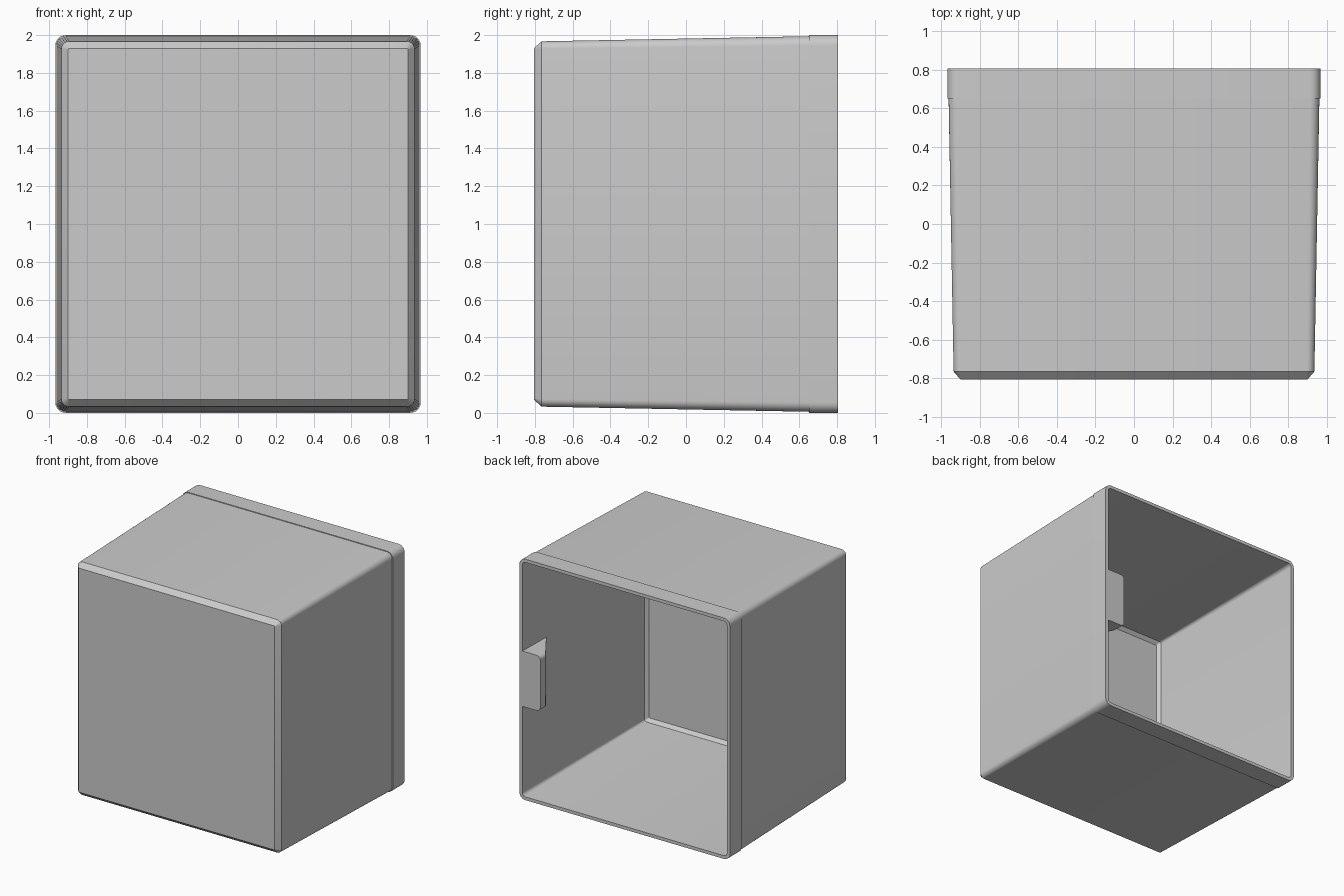
import bpy, bmesh, math

cube = bpy.data.objects.get("Cube")
if cube:
    bpy.data.objects.remove(cube, do_unlink=True)

grey = bpy.data.materials.new("plain_grey")
grey.use_nodes = True
colour = (0.6, 0.6, 0.6, 1)
grey.diffuse_color = colour
grey.node_tree.nodes["Principled BSDF"].inputs["Base Color"].default_value = colour

CENTRE_Z = 1.0
STEPS = 6  # segments in each rounded corner


def arc(cx, cz, radius, start):
    """Points of a quarter circle starting at the given angle in degrees."""
    angles = [math.radians(start + 90 * i / STEPS) for i in range(STEPS + 1)]
    return [(cx + radius * math.cos(a), cz + radius * math.sin(a)) for a in angles]


def rounded_rect(hx, hz, radius):
    points = []
    for i, (sx, sz) in enumerate([(1, 1), (-1, 1), (-1, -1), (1, -1)]):
        points += arc(sx * (hx - radius), CENTRE_Z + sz * (hz - radius), radius, 90 * i)
    return points


def loft(name, loops):
    """Skin a list of matching point loops and cap both ends."""
    bm = bmesh.new()
    rings = [[bm.verts.new(p) for p in loop] for loop in loops]
    for a, b in zip(rings, rings[1:]):
        for i in range(len(a)):
            j = (i + 1) % len(a)
            bm.faces.new((a[i], a[j], b[j], b[i]))
    bm.faces.new(rings[0])
    bm.faces.new(rings[-1])
    bmesh.ops.recalc_face_normals(bm, faces=bm.faces)
    mesh = bpy.data.meshes.new(name)
    bm.to_mesh(mesh)
    bm.free()
    mesh.materials.append(grey)
    obj = bpy.data.objects.new(name, mesh)
    bpy.context.collection.objects.link(obj)
    bpy.ops.object.select_all(action="DESELECT")
    obj.select_set(True)
    bpy.context.view_layer.objects.active = obj
    bpy.ops.object.shade_smooth_by_angle(angle=math.radians(30))
    return obj


# Tapered shell: outside from front to rim, then back down the inside
# Each section is y, half width, half height, corner radius
sections = [
    (-0.805, 0.90, 0.93, 0.008),
    (-0.765, 0.935, 0.967, 0.04),
    (0.65, 0.961, 0.994, 0.05),
    (0.65, 0.967, 1.0, 0.055),
    (0.805, 0.967, 1.0, 0.055),
    (0.805, 0.94, 0.973, 0.03),
    (-0.75, 0.907, 0.939, 0.02),
    (-0.777, 0.883, 0.913, 0.006),
]
loft("box_shell", [[(x, y, z) for x, z in rounded_rect(hx, hz, r)]
                   for y, hx, hz, r in sections])

# Wedge tab inside the +x wall, flush with the rim
TIP, ROOT, HALF, R = 0.775, 0.952, 0.23, 0.035
outline = [(ROOT, CENTRE_Z + HALF)]
outline += arc(TIP + R, CENTRE_Z + HALF - R, R, 90)
outline += arc(TIP + R, CENTRE_Z - HALF + R, R, 180)
outline += [(ROOT, CENTRE_Z - HALF)]


def slope(x):
    return 0.735 - 0.24 * (x - TIP) / (0.935 - TIP)


loft("inner_tab", [[(x, 0.804, z) for x, z in outline],
                   [(x, slope(x), z) for x, z in outline]])
